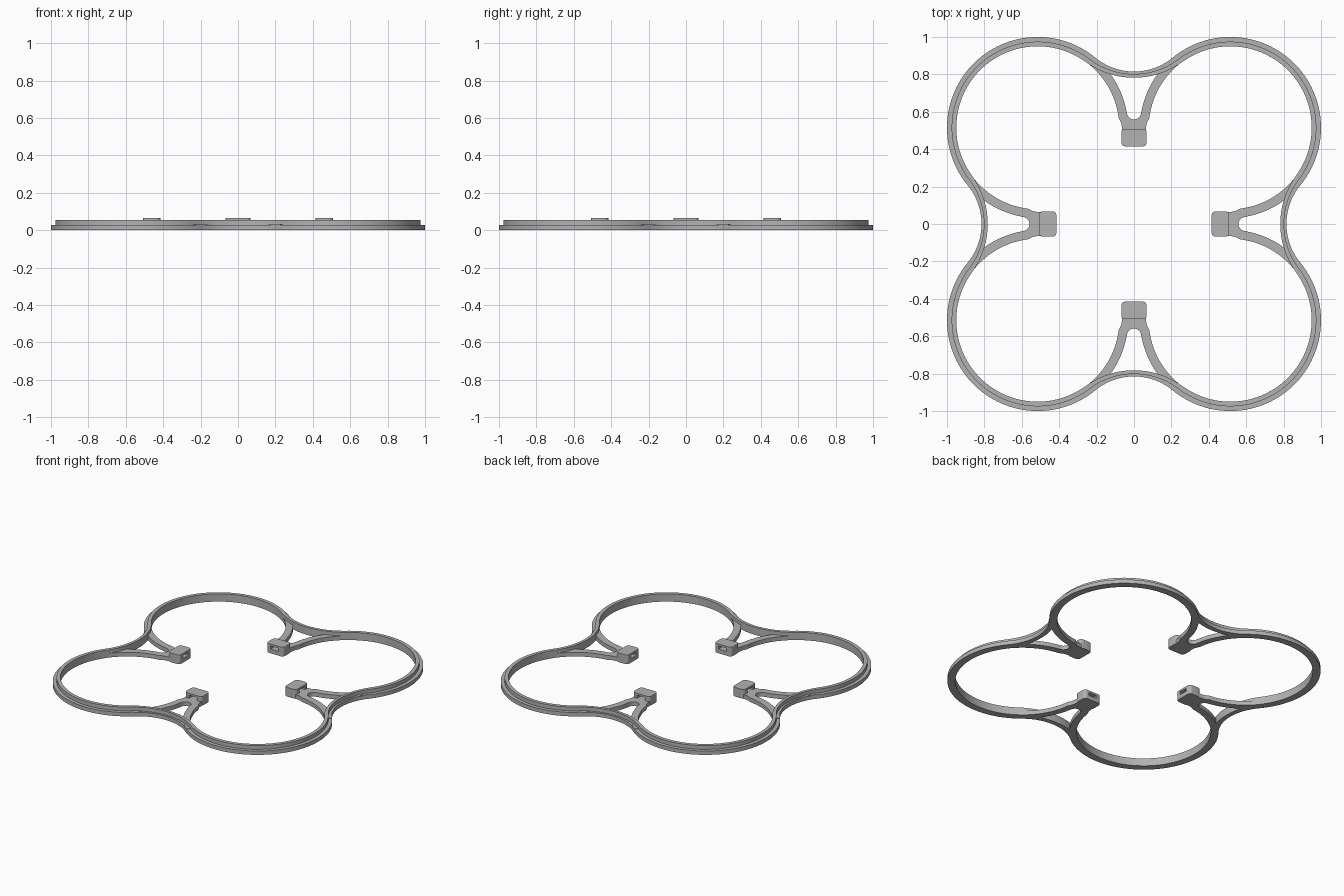
import bpy, bmesh
from math import sin, cos, atan2, pi, radians
from mathutils import Matrix

if "Cube" in bpy.data.objects:
    bpy.data.objects.remove(bpy.data.objects["Cube"], do_unlink=True)

grey = bpy.data.materials.new("grey plastic")
grey.use_nodes = True
grey.diffuse_color = (0.45, 0.45, 0.45, 1)
grey.node_tree.nodes["Principled BSDF"].inputs["Base Color"].default_value = (0.45, 0.45, 0.45, 1)

C = 0.515        # lobe centre offset
FLANGE = 0.028   # height of the lower flange
TOP = 0.055      # height of the ring


def arc(cx, cy, r, a, b, n):
    return [(cx + r * cos(a + (b - a) * i / n), cy + r * sin(a + (b - a) * i / n))
            for i in range(n + 1)]


def finish(name, bm):
    bmesh.ops.recalc_face_normals(bm, faces=bm.faces[:])
    mesh = bpy.data.meshes.new(name)
    bm.to_mesh(mesh)
    bm.free()
    mesh.materials.append(grey)
    obj = bpy.data.objects.new(name, mesh)
    bpy.context.collection.objects.link(obj)
    return obj


def smooth(obj):
    bpy.ops.object.select_all(action='DESELECT')
    obj.select_set(True)
    bpy.context.view_layer.objects.active = obj
    bpy.ops.object.shade_smooth_by_angle(angle=radians(30))


def prism(name, outline, z0, z1):
    bm = bmesh.new()
    face = bm.faces.new([bm.verts.new((x, y, z0)) for x, y in outline])
    ext = bmesh.ops.extrude_face_region(bm, geom=[face])
    verts = [g for g in ext["geom"] if isinstance(g, bmesh.types.BMVert)]
    bmesh.ops.translate(bm, verts=verts, vec=(0, 0, z1 - z0))
    return finish(name, bm)


def clover(radius, valley):
    """Four lobes joined by tangent concave arcs that dip to the valley distance."""
    d = valley - C
    r = (C * C + d * d - radius * radius) / (2 * (radius - d))
    t = atan2(d + r, -C)
    quarter = arc(C, C, radius, pi / 2 - t, t, 56)
    quarter += arc(0, valley + r, r, t - pi, -t, 20)[1:-1]
    return [(x * cos(q) - y * sin(q), x * sin(q) + y * cos(q))
            for q in (k * pi / 2 for k in range(4)) for x, y in quarter]


# Stepped clover ring, lofted through its cross-section corners
outer, step, inner = clover(0.485, 0.815), clover(0.46, 0.802), clover(0.435, 0.782)
section = [(outer, 0), (outer, FLANGE), (step, FLANGE), (step, TOP), (inner, TOP), (inner, 0)]
bm = bmesh.new()
loops = [[bm.verts.new((x, y, z)) for x, y in pts] for pts, z in section]
for i, low in enumerate(loops):
    high = loops[(i + 1) % len(loops)]
    for j in range(len(low)):
        k = (j + 1) % len(low)
        bm.faces.new((low[j], low[k], high[k], high[j]))
smooth(finish("guard_ring", bm))

# Outline of a forked arm that follows the lobe circles
half = [(0.062, 0.48), (0.066, 0.53), (0.072, 0.548)]
half += arc(C, C, 0.436, radians(173), radians(127), 20)
half += arc(C, C, 0.483, radians(127), radians(169), 20)
half += arc(0, 0.597, 0.038, 0, -pi / 2, 8)
fork = half + [(-x, y) for x, y in reversed(half[:-1])]

# Outline of a mounting block with rounded corners
W, Y0, Y1, R = 0.068, 0.415, 0.508, 0.022
block = []
for i, (x, y) in enumerate([(W - R, Y1 - R), (R - W, Y1 - R), (R - W, Y0 + R), (W - R, Y0 + R)]):
    block += arc(x, y, R, i * pi / 2, (i + 1) * pi / 2, 6)

# Four arms, each ending in a block with a slot through it
slot = [(-0.032, 0.38), (0.032, 0.38), (0.032, 0.54), (-0.032, 0.54)]
for k, side in enumerate(("back", "right", "front", "left")):
    turn = Matrix.Rotation(k * pi / 2, 4, 'Z')
    arm = prism(side + "_arm", fork, 0, 0.03)
    mount = prism(side + "_mount_block", block, 0, 0.066)
    cutter = prism("slot_cutter", slot, 0.03, 0.052)
    cutter.hide_render = True
    mod = mount.modifiers.new("slot", 'BOOLEAN')
    mod.operation = 'DIFFERENCE'
    mod.solver = 'EXACT'
    mod.object = cutter
    bpy.ops.object.select_all(action='DESELECT')
    bpy.context.view_layer.objects.active = mount
    mount.select_set(True)
    bpy.ops.object.modifier_apply(modifier="slot")
    bpy.data.objects.remove(cutter, do_unlink=True)
    for obj in (arm, mount):
        obj.data.transform(turn)
        smooth(obj)
